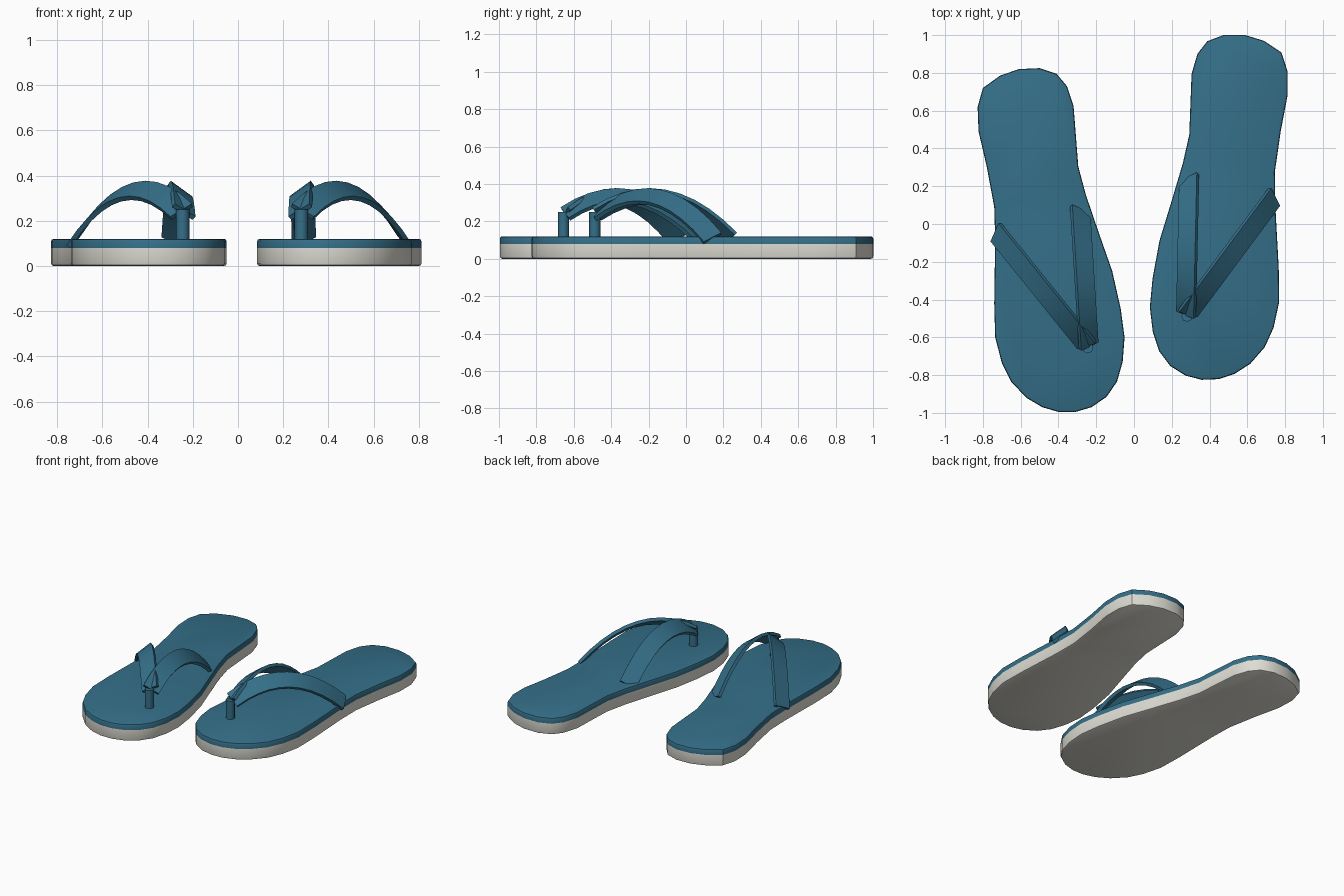
import bpy, bmesh, math
from mathutils import Matrix, Vector

if "Cube" in bpy.data.objects:
    bpy.data.objects.remove(bpy.data.objects["Cube"])

# Plan outline of the left sole, clockwise from the heel
OUTLINE = [(-.50, .825), (-.41, .795), (-.355, .73), (-.32, .625), (-.295, .305),
           (-.255, .155), (-.185, -.05), (-.115, -.25), (-.07, -.45), (-.05, -.60),
           (-.06, -.73), (-.09, -.835), (-.145, -.915), (-.225, -.97), (-.31, -.995),
           (-.40, -.995), (-.485, -.97), (-.57, -.92), (-.65, -.835), (-.70, -.735),
           (-.735, -.60), (-.74, -.42), (-.735, -.08), (-.74, .09), (-.78, .305),
           (-.823, .49), (-.828, .62), (-.80, .72), (-.71, .785), (-.61, .82)]


def material(name, color):
    m = bpy.data.materials.new(name)
    m.diffuse_color = (*color, 1)
    m.use_nodes = True
    m.node_tree.nodes["Principled BSDF"].inputs["Base Color"].default_value = m.diffuse_color
    return m


BLUE = material("blue_rubber", (.035, .16, .25))
PALE = material("pale_foam", (.74, .73, .66))


def finish(bm, name, mat, matrix, angle=35):
    bmesh.ops.recalc_face_normals(bm, faces=bm.faces)
    mesh = bpy.data.meshes.new(name)
    bm.to_mesh(mesh)
    bm.free()
    mesh.transform(matrix)
    if matrix.determinant() < 0:
        mesh.flip_normals()
    mesh.shade_smooth()
    mesh.set_sharp_from_angle(angle=math.radians(angle))
    mesh.materials.append(mat)
    bpy.context.collection.objects.link(bpy.data.objects.new(name, mesh))


def slab(name, z0, z1, bevel_z, mat, matrix):
    """Sole layer with one rounded rim, at height bevel_z."""
    bm = bmesh.new()
    face = bm.faces.new([bm.verts.new((x, y, z0)) for x, y in OUTLINE])
    ext = bmesh.ops.extrude_face_region(bm, geom=[face], use_keep_orig=True)
    for v in ext["geom"]:
        if isinstance(v, bmesh.types.BMVert):
            v.co.z = z1
    bmesh.ops.recalc_face_normals(bm, faces=bm.faces)
    rim = [e for e in bm.edges if all(abs(v.co.z - bevel_z) < 1e-5 for v in e.verts)]
    bmesh.ops.bevel(bm, geom=rim, offset=.012, segments=2, profile=.5, affect='EDGES')
    finish(bm, name, mat, matrix)


def strap(name, start, end, low_side, matrix, width=.115, thick=.022, steps=10):
    """Arched ribbon, straight in plan, rolled so its low_side edge drops."""
    a, b = Vector(start), Vector(end)
    roll = math.radians(36)
    bm = bmesh.new()
    rings = []
    for i in range(steps + 1):
        t = i / steps
        p = a.lerp(b, t) + Vector((0, 0, .612 * t * (1 - t)))
        tangent = (b - a + Vector((0, 0, .612 * (1 - 2 * t)))).normalized()
        side = tangent.cross(Vector((0, 0, 1))).normalized() * low_side
        up = side.cross(tangent) * low_side
        s = side * math.cos(roll) - up * math.sin(roll)
        n = up * math.cos(roll) + side * math.sin(roll)
        rings.append([bm.verts.new(p + s * u * width / 2 + n * v * thick / 2)
                      for u, v in ((-1, -1), (1, -1), (1, 1), (-1, 1))])
    for r, q in zip(rings, rings[1:]):
        for k in range(4):
            bm.faces.new((r[k], r[k - 1], q[k - 1], q[k]))
    bm.faces.new(rings[0])
    bm.faces.new(rings[-1])
    finish(bm, name, BLUE, matrix)


def sandal(prefix, matrix):
    slab(prefix + "_sole", 0, .08, 0, PALE, matrix)
    slab(prefix + "_footbed", .08, .12, .12, BLUE, matrix)
    # Toe post
    bm = bmesh.new()
    bmesh.ops.create_cone(bm, cap_ends=True, segments=8, radius1=.03, radius2=.03,
                          depth=.15, matrix=Matrix.Translation((-.245, -.655, .175)))
    finish(bm, prefix + "_toe_post", BLUE, matrix, 50)
    # Straps from the toe post to both edges of the footbed
    strap(prefix + "_outer_strap", (-.25, -.64, .24), (-.73, -.045, .11), -1, matrix)
    strap(prefix + "_inner_strap", (-.24, -.645, .24), (-.285, .075, .11), 1, matrix)


sandal("left", Matrix.Identity(4))
# The right sandal is the mirrored left one, set back and slightly turned
sandal("right", Matrix.Translation((.01, .157, 0)) @ Matrix.Rotation(.04, 4, 'Z')
       @ Matrix.Diagonal((-1, 1, 1, 1)))
